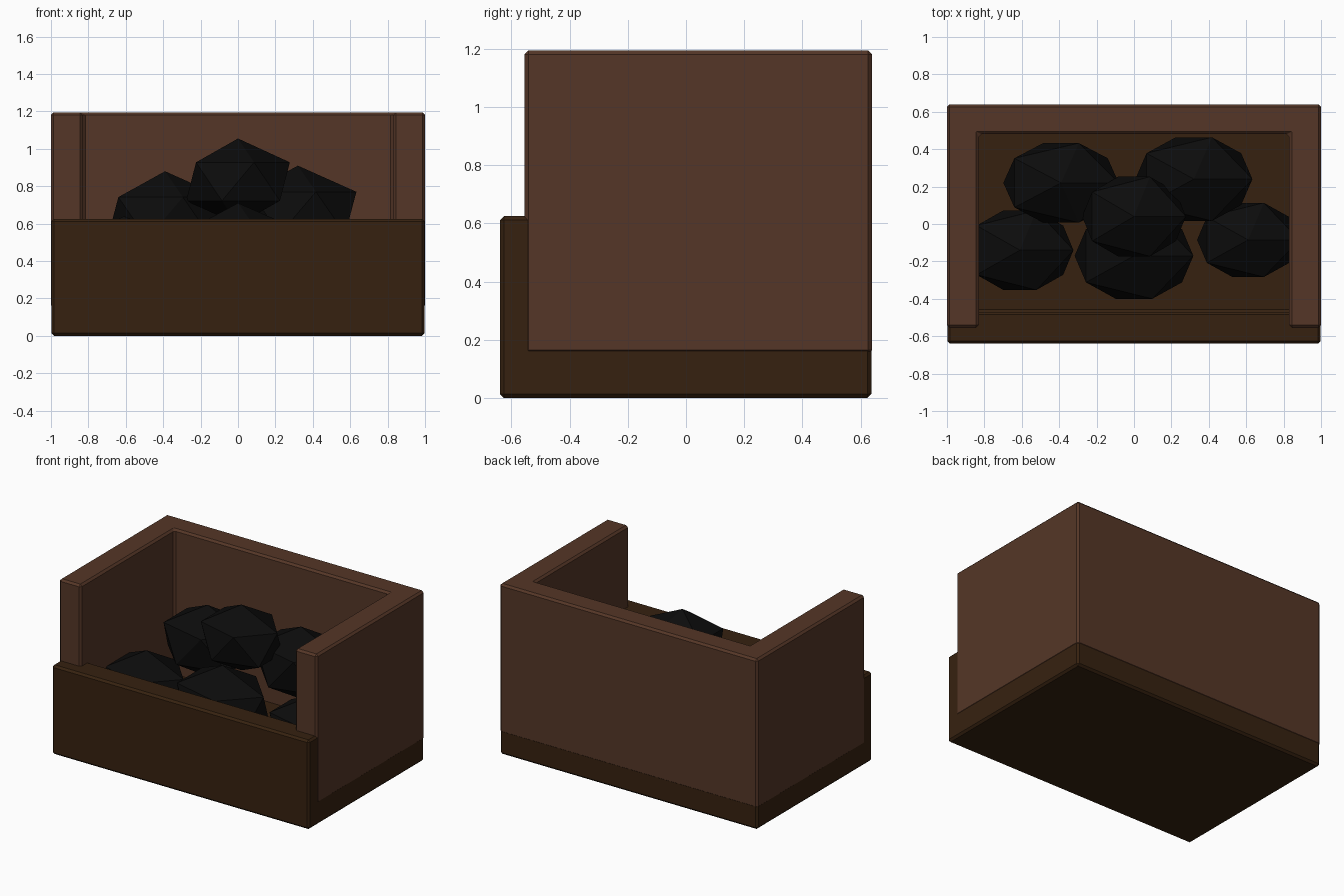
import bpy, bmesh
from mathutils import Matrix

if "Cube" in bpy.data.objects:
    bpy.data.objects.remove(bpy.data.objects["Cube"])


def material(name, rgb):
    m = bpy.data.materials.new(name)
    m.diffuse_color = (*rgb, 1.0)
    m.use_nodes = True
    m.node_tree.nodes["Principled BSDF"].inputs["Base Color"].default_value = m.diffuse_color
    return m


DARK = material("dark_wood", (0.037, 0.0155, 0.005))
BROWN = material("brown_wood", (0.090, 0.037, 0.020))
BLACK = material("coal_black", (0.0035, 0.0035, 0.0035))


def finish(name, bm, mat):
    bmesh.ops.recalc_face_normals(bm, faces=bm.faces)
    mesh = bpy.data.meshes.new(name)
    bm.to_mesh(mesh)
    bm.free()
    mesh.materials.append(mat)
    ob = bpy.data.objects.new(name, mesh)
    bpy.context.collection.objects.link(ob)
    return ob


def extrude_profile(name, points, direction, mat):
    """Closed profile pushed along a direction, with small edge bevels."""
    bm = bmesh.new()
    face = bm.faces.new([bm.verts.new(p) for p in points])
    geom = bmesh.ops.extrude_face_region(bm, geom=[face])["geom"]
    moved = [v for v in geom if isinstance(v, bmesh.types.BMVert)]
    bmesh.ops.translate(bm, verts=moved, vec=direction)
    ob = finish(name, bm, mat)
    bevel = ob.modifiers.new("edge_bevel", 'BEVEL')
    bevel.width = 0.014
    bevel.segments = 1
    bevel.limit_method = 'ANGLE'
    return ob


# Floor and raised front board: an L profile across the width
X = 0.998
L = [(-0.64, 0), (0.638, 0), (0.638, 0.178), (-0.47, 0.178),
     (-0.47, 0.625), (-0.64, 0.625)]
extrude_profile("base_and_front_board", [(-X, y, z) for y, z in L],
                (2 * X, 0, 0), DARK)

# Side and back walls: a U profile pushed upward
U = [(-1, -0.555), (-0.83, -0.555), (-0.83, 0.48), (0.83, 0.48),
     (0.83, -0.555), (1, -0.555), (1, 0.64), (-1, 0.64)]
extrude_profile("walls", [(x, y, 0.15) for x, y in U], (0, 0, 1.045), BROWN)

# Coal lumps: stretched icosahedra (centre, radii)
LUMPS = [
    ((0.00, 0.04, 0.825), (0.31, 0.25, 0.23)),
    ((0.32, 0.24, 0.657), (0.35, 0.263, 0.253)),
    ((-0.39, 0.22, 0.63), (0.345, 0.25, 0.25)),
    ((0.00, -0.17, 0.46), (0.355, 0.27, 0.25)),
    ((-0.61, -0.14, 0.41), (0.32, 0.25, 0.23)),
    ((0.61, -0.085, 0.40), (0.305, 0.233, 0.22)),
]
for i, (centre, radii) in enumerate(LUMPS, 1):
    bm = bmesh.new()
    bmesh.ops.create_icosphere(
        bm, subdivisions=1, radius=1,
        matrix=Matrix.Translation(centre) @ Matrix.Diagonal((*radii, 1)))
    finish(f"coal_lump_{i}", bm, BLACK)
